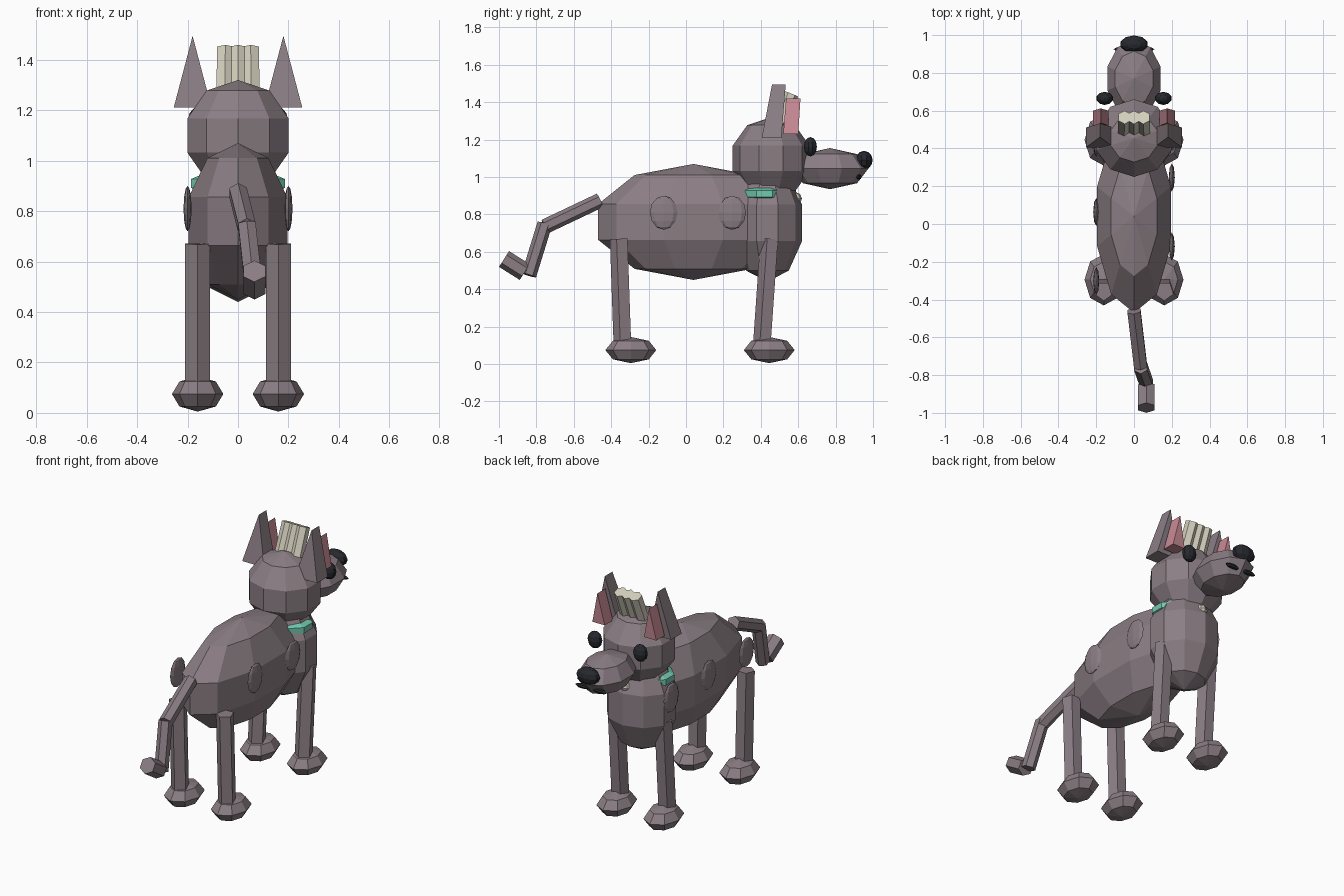
import bpy, bmesh
from math import sin, cos, pi
from mathutils import Vector

cube = bpy.data.objects.get("Cube")
if cube:
    bpy.data.objects.remove(cube, do_unlink=True)


def material(name, rgb):
    m = bpy.data.materials.new(name)
    m.use_nodes = True
    m.diffuse_color = (*rgb, 1)
    m.node_tree.nodes["Principled BSDF"].inputs["Base Color"].default_value = (*rgb, 1)
    return m


FUR = material("mauve grey fur", (0.258, 0.209, 0.231))
PINK = material("pink inner ear", (0.58, 0.255, 0.30))
GREEN = material("mint green", (0.171, 0.578, 0.429))
CREAM = material("cream", (0.658, 0.631, 0.515))
BLACK = material("near black", (0.02, 0.022, 0.028))


def finish(name, bm, mat):
    bmesh.ops.recalc_face_normals(bm, faces=bm.faces)
    mesh = bpy.data.meshes.new(name)
    bm.to_mesh(mesh)
    bm.free()
    mesh.materials.append(mat)
    obj = bpy.data.objects.new(name, mesh)
    bpy.context.collection.objects.link(obj)
    return obj


def bridge(bm, low, high):
    """Join two closed vertex loops with quads."""
    n = len(low)
    for i in range(n):
        j = (i + 1) % n
        bm.faces.new((low[i], low[j], high[j], high[i]))


def ball(name, centre, radii, mat, segments=10, rings=5):
    """Faceted ellipsoid with upright poles and a corner facing front."""
    bm = bmesh.new()
    c, r = Vector(centre), Vector(radii)
    loops = []
    for k in range(1, rings):
        t = pi * k / rings
        loops.append([bm.verts.new(c + r * Vector((
            sin(t) * sin(2 * pi * i / segments),
            sin(t) * cos(2 * pi * i / segments), cos(t))))
            for i in range(segments)])
    for a, b in zip(loops, loops[1:]):
        bridge(bm, a, b)
    for loop, sign in ((loops[0], 1), (loops[-1], -1)):
        pole = bm.verts.new(c + Vector((0, 0, sign * r.z)))
        for i in range(segments):
            bm.faces.new((pole, loop[i], loop[(i + 1) % segments]))
    return finish(name, bm, mat)


def rod(name, start, end, radius, mat, sides=6):
    """Straight prism between two points."""
    bm = bmesh.new()
    a, b = Vector(start), Vector(end)
    axis = (b - a).normalized()
    u = Vector((1, 0, 0))
    u = (u - axis * u.dot(axis)).normalized()
    v = axis.cross(u)
    loops = []
    for p in (a, b):
        angles = [pi / 2 + 2 * pi * i / sides for i in range(sides)]
        loops.append([bm.verts.new(p + radius * (u * cos(t) + v * sin(t))) for t in angles])
    bridge(bm, *loops)
    for loop in loops:
        bm.faces.new(loop)
    return finish(name, bm, mat)


def wedge(name, x, half, base_z, tip_z, base_y, tip_y, mat):
    """Upright triangle with thickness in y, leaning forward."""
    bm = bmesh.new()
    loops = [[bm.verts.new(p) for p in (
        (x - half, base_y[k], base_z), (x + half, base_y[k], base_z), (x, tip_y[k], tip_z))]
        for k in (0, 1)]
    bridge(bm, *loops)
    for loop in loops:
        bm.faces.new(loop)
    return finish(name, bm, mat)


# Trunk and head
ball("body", (0, 0.04, 0.76), (0.216, 0.536, 0.31), FUR)
ball("chest", (0, 0.435, 0.755), (0.216, 0.195, 0.315), FUR)
ball("head", (0, 0.455, 1.10), (0.222, 0.216, 0.22), FUR)
ball("snout", (0, 0.77, 1.045), (0.148, 0.205, 0.11), FUR, rings=4)
ball("nose", (0, 0.952, 1.09), (0.075, 0.046, 0.05), BLACK, rings=6)

# Collar and its tag
ball("collar", (0, 0.42, 0.91), (0.205, 0.142, 0.058), GREEN)
ball("collar_tag", (0, 0.585, 0.885), (0.035, 0.035, 0.035), CREAM, 8, 4)

# Mirrored parts
for side, s in (("left", 1), ("right", -1)):
    ball(side + "_eye", (s * 0.155, 0.665, 1.162), (0.045, 0.035, 0.052), BLACK, rings=6)
    ball(side + "_mouth", (s * 0.058, 0.925, 1.0), (0.05, 0.014, 0.014), BLACK, 8, 4)
    wedge(side + "_ear", s * 0.18, 0.075, 1.21, 1.495, (0.405, 0.51), (0.46, 0.533), FUR)
    wedge(side + "_inner_ear", s * 0.176, 0.042, 1.23, 1.42, (0.52, 0.60), (0.535, 0.612), PINK)
    for end, top, foot, paw in (("rear", -0.355, -0.335, -0.295), ("front", 0.45, 0.41, 0.445)):
        label = side + "_" + end
        rod(label + "_leg", (s * 0.16, top, 0.67), (s * 0.16, foot, 0.1), 0.052, FUR, 5)
        ball(label + "_paw", (s * 0.16, paw, 0.075), (0.102, 0.136, 0.07), FUR, 8, 4)

# Flank spots, alternating between the two sides
for i in range(5):
    s = -1 if i % 2 == 0 else 1
    ball("flank_spot_%d" % (i + 1), (s * 0.2, 0.43 - 0.183 * i, 0.81), (0.016, 0.074, 0.09), FUR, 8, 6)

# Forelock
for i in (-1, 0, 1):
    rod("forelock_%d" % (i + 2), (i * 0.053, 0.485, 1.25), (i * 0.05, 0.565, 1.445), 0.038, CREAM)

# Tail in three bent sections
rod("tail_base", (0, -0.46, 0.875), (0.035, -0.755, 0.735), 0.04, FUR)
rod("tail_middle", (0.035, -0.755, 0.75), (0.065, -0.84, 0.475), 0.04, FUR)
rod("tail_tip", (0.065, -0.862, 0.492), (0.065, -0.973, 0.562), 0.05, FUR)
